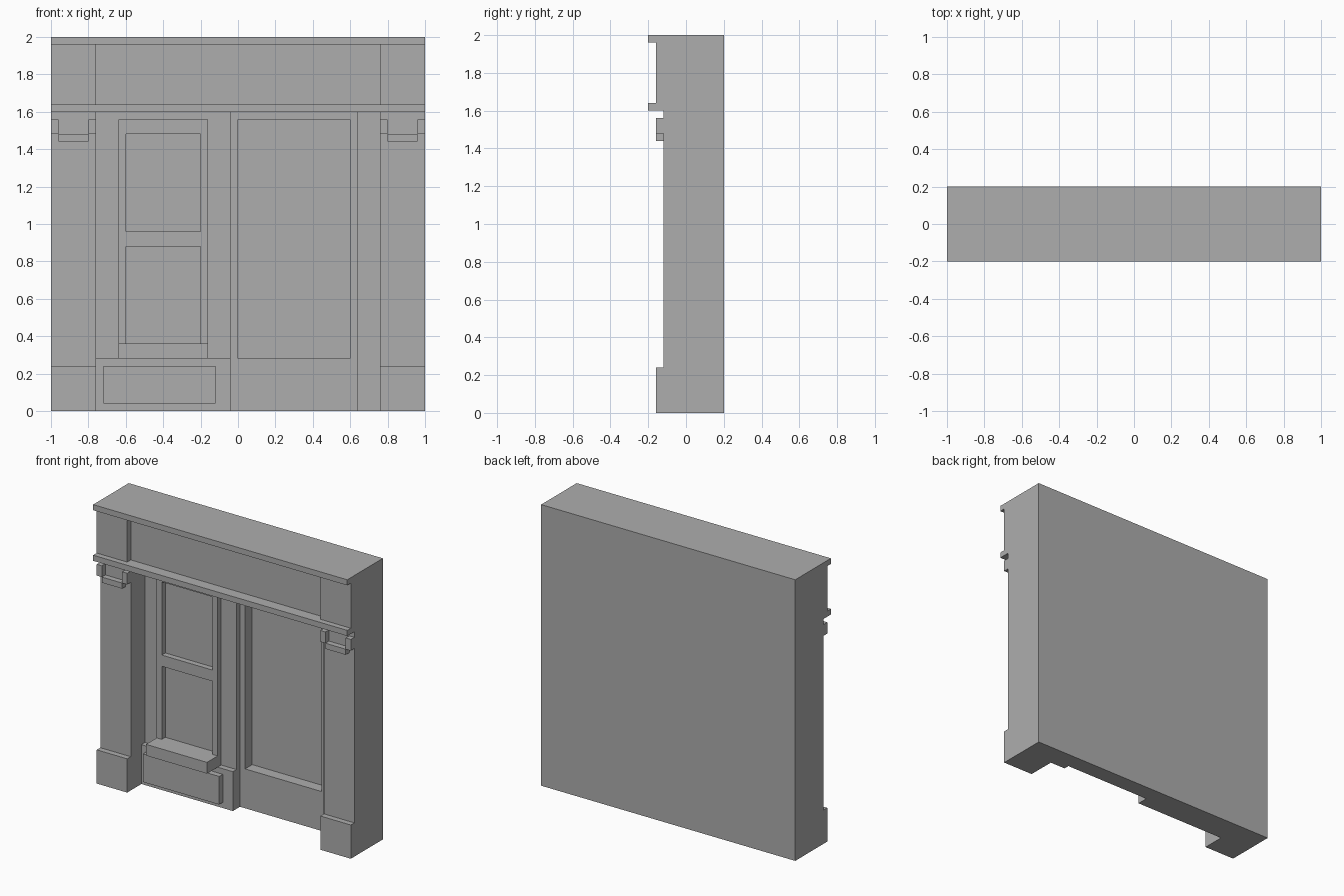
import bpy
import bmesh
from mathutils import Vector

cube = bpy.data.objects.get("Cube")
if cube:
    bpy.data.objects.remove(cube, do_unlink=True)

stone = bpy.data.materials.new("grey stone")
stone.use_nodes = True
stone.diffuse_color = (0.42, 0.42, 0.42, 1)
stone.node_tree.nodes["Principled BSDF"].inputs["Base Color"].default_value = stone.diffuse_color


def block(name, x, y, z):
    """Box spanning the given (low, high) pairs."""
    spans = [sorted(s) for s in (x, y, z)]
    bm = bmesh.new()
    bmesh.ops.create_cube(bm, size=1)
    for v in bm.verts:
        v.co = Vector([lo + (c + 0.5) * (hi - lo) for (lo, hi), c in zip(spans, v.co)])
    mesh = bpy.data.meshes.new(name)
    bm.to_mesh(mesh)
    bm.free()
    mesh.materials.append(stone)
    obj = bpy.data.objects.new(name, mesh)
    bpy.context.collection.objects.link(obj)
    return obj


def carve(target, x, y, z):
    """Cut a box-shaped recess out of the target."""
    cutter = block("cutter", x, y, z)
    cutter.hide_render = True
    mod = target.modifiers.new("recess", 'BOOLEAN')
    mod.operation = 'DIFFERENCE'
    mod.solver = 'EXACT'
    mod.object = cutter
    bpy.context.view_layer.objects.active = target
    bpy.ops.object.modifier_apply(modifier=mod.name)
    bpy.data.objects.remove(cutter, do_unlink=True)


FACE = -0.12    # front of the pilaster shafts and frieze
PROUD = -0.16   # front of plinths, brackets and end blocks
LIP = -0.20     # front of the cornices

# Wall body: bay between the pilasters, set-back right wall, right window
wall = block("wall", (-1, 1), (FACE, 0.2), (0, 2))
carve(wall, (-0.76, 0.76), (-0.5, 0.04), (-0.1, 1.6))
carve(wall, (-0.04, 0.64), (-0.5, 0.08), (-0.1, 1.6))
carve(wall, (0, 0.6), (-0.5, 0.16), (0.28, 1.56))

# Cornices above and below the frieze
block("lower_cornice", (-1, 1), (LIP, FACE), (1.6, 1.64))
block("upper_cornice", (-1, 1), (LIP, FACE), (1.96, 2))

# Pilaster trim, mirrored on both sides
for side, s in (("right", -1), ("left", 1)):
    outer, inner = s, 0.76 * s
    block(side + "_plinth", (inner, outer), (PROUD, FACE), (0, 0.24))
    block(side + "_frieze_end_block", (inner, outer), (PROUD, FACE), (1.64, 1.96))
    for label, a in (("inner", 0.76), ("outer", 0.96)):
        block(f"{side}_{label}_bracket_ear", (a * s, (a + 0.04) * s), (PROUD, FACE), (1.48, 1.56))
    block(side + "_bracket_bar", (0.8 * s, 0.96 * s), (PROUD, FACE), (1.44, 1.48))

# Small window: frame with two openings, sill, and panelled apron below
frame = block("window_frame", (-0.64, -0.16), (0, 0.04), (0.36, 1.56))
for low, high in ((0.3, 0.88), (0.96, 1.48)):
    carve(frame, (-0.6, -0.2), (-0.1, 0.1), (low, high))
block("window_sill", (-0.64, -0.16), (FACE, 0.04), (0.28, 0.36))
block("apron", (-0.76, -0.04), (0, 0.04), (0, 0.28))
block("apron_panel", (-0.72, -0.12), (-0.04, 0), (0.04, 0.24))
# Fill the apron's step where it stands in front of the set-back wall
block("apron_return", (-0.06, -0.04), (0.04, 0.08), (0, 0.28))
